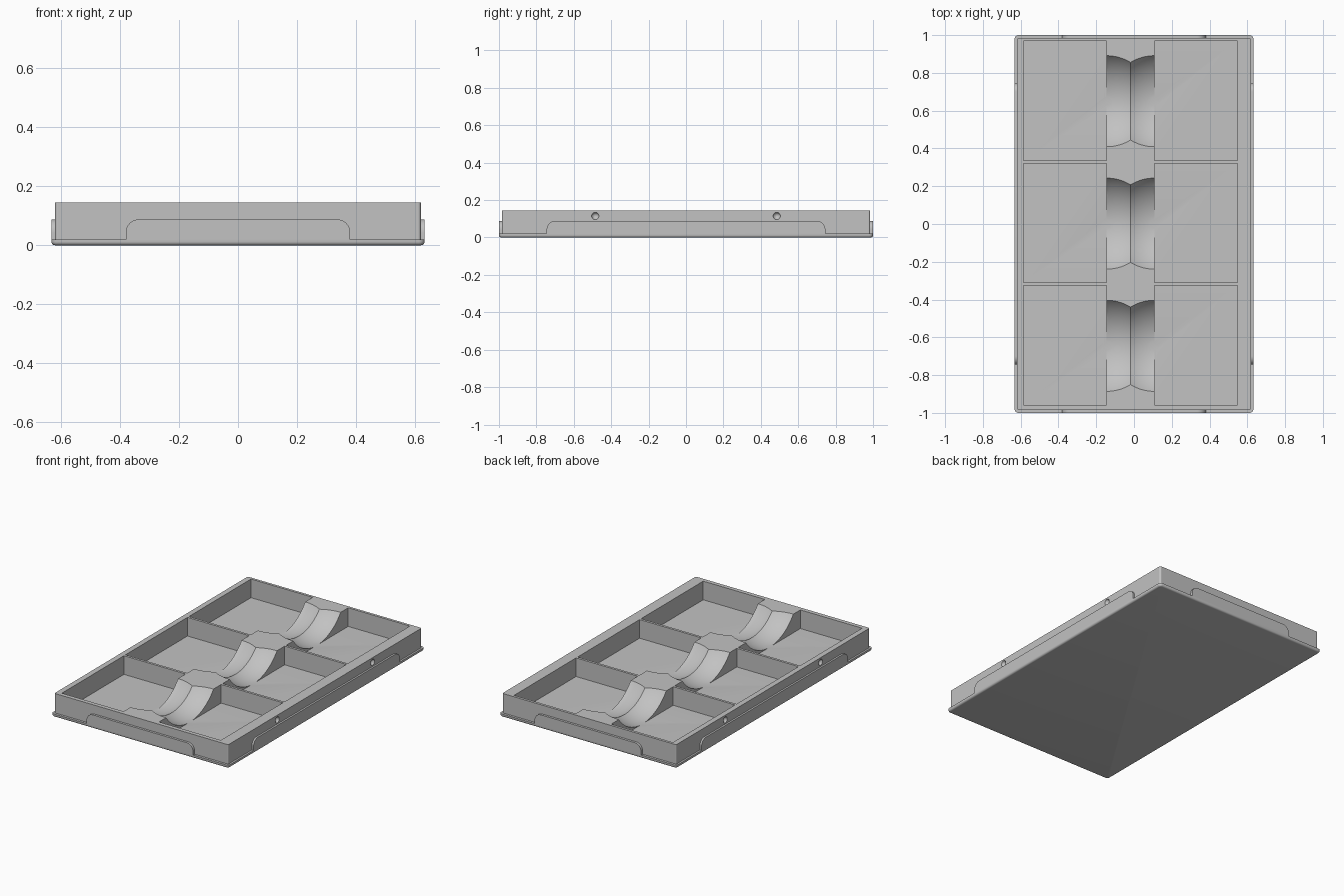
import bpy, bmesh, math
from mathutils import Matrix

if "Cube" in bpy.data.objects:
    bpy.data.objects.remove(bpy.data.objects["Cube"])

grey = bpy.data.materials.new("plain grey")
grey.use_nodes = True
COLOUR = (0.54, 0.54, 0.54, 1)
grey.diffuse_color = COLOUR
grey.node_tree.nodes["Principled BSDF"].inputs["Base Color"].default_value = COLOUR

HX, HY = 0.632, 1.0            # outer half sizes
BX, BY, TOP = 0.62, 0.985, 0.145
FLOOR, LIP, TAB_TOP = 0.025, 0.02, 0.088


def make(name, bm):
    bmesh.ops.recalc_face_normals(bm, faces=bm.faces)
    mesh = bpy.data.meshes.new(name)
    bm.to_mesh(mesh)
    bm.free()
    mesh.materials.append(grey)
    ob = bpy.data.objects.new(name, mesh)
    bpy.context.collection.objects.link(ob)
    return ob


def box_bm(x0, x1, y0, y1, z0, z1):
    bm = bmesh.new()
    bmesh.ops.create_cube(bm, size=1, matrix=Matrix.Translation(
        ((x0 + x1) / 2, (y0 + y1) / 2, (z0 + z1) / 2))
        @ Matrix.Diagonal((x1 - x0, y1 - y0, z1 - z0, 1)))
    return bm


def bevel(bm, test, radius, segments=6):
    edges = [e for e in bm.edges if test(*(v.co for v in e.verts))]
    bmesh.ops.bevel(bm, geom=edges, offset=radius, segments=segments,
                    affect='EDGES', profile=0.5)


def upright(a, b):
    return abs(a.z - b.z) > 0.01


def activate(ob):
    bpy.ops.object.select_all(action='DESELECT')
    ob.select_set(True)
    bpy.context.view_layer.objects.active = ob


def cut(ob, bm):
    cutter = make("cutter", bm)
    cutter.hide_render = True
    mod = ob.modifiers.new("cut", 'BOOLEAN')
    mod.operation, mod.solver, mod.object = 'DIFFERENCE', 'EXACT', cutter
    activate(ob)
    bpy.ops.object.modifier_apply(modifier=mod.name)
    bpy.data.objects.remove(cutter)


def ball(x, y, z, r, segments):
    bm = bmesh.new()
    bmesh.ops.create_uvsphere(bm, u_segments=segments, v_segments=segments // 2,
                              radius=r, matrix=Matrix.Translation((x, y, z)))
    return bm


# Base plate with rounded corners and a rounded bottom edge
bm = box_bm(-HX, HX, -HY, HY, 0, LIP)
bevel(bm, upright, 0.02)
bevel(bm, lambda a, b: a.z < 0.001 and b.z < 0.001, 0.012, 4)
base = make("base_plate", bm)

# Tray body
bm = box_bm(-BX, BX, -BY, BY, LIP / 2, TOP)
bevel(bm, upright, 0.01, 4)
body = make("tray_body", bm)

# Six pockets in two columns
columns = ((-0.585, -0.145), (0.108, 0.548))
rows = ((-0.958, -0.326), (-0.310, 0.321), (0.337, 0.968))
for x0, x1 in columns:
    for y0, y1 in rows:
        cut(body, box_bm(x0, x1, y0, y1, FLOOR, TOP + 0.1))

# Paired round scoops through the middle rib, clipped at the pocket floor
R = 0.30
for y in (-0.645, 0.002, 0.65):
    for x in (columns[0][1], columns[1][0]):
        bm = ball(x, y, TOP + 0.18, R + 0.001, 96)
        geom = bm.verts[:] + bm.edges[:] + bm.faces[:]
        res = bmesh.ops.bisect_plane(bm, geom=geom, plane_co=(0, 0, FLOOR),
                                     plane_no=(0, 0, 1), clear_inner=True)
        rim = [e for e in res["geom_cut"] if isinstance(e, bmesh.types.BMEdge)]
        if rim:
            bmesh.ops.contextual_create(bm, geom=rim)
        cut(body, bm)

# Small round dimples on the long sides
for sx in (-1, 1):
    for y in (-0.485, 0.485):
        cut(body, ball(sx * (BX + 0.004), y, 0.115, 0.02, 32))

# Raised tabs with rounded upper corners on all four sides
tabs = []
for s, side in ((-1, "front"), (1, "back")):
    ends = sorted((s * (BY - 0.01), s * HY))
    bm = box_bm(-0.38, 0.38, *ends, 0.012, TAB_TOP)
    bevel(bm, lambda a, b: min(a.z, b.z) > 0.05 and abs(a.x - b.x) < 0.001, 0.045, 8)
    tabs.append(make(side + "_tab", bm))
for s, side in ((-1, "right"), (1, "left")):
    ends = sorted((s * (BX - 0.01), s * HX))
    bm = box_bm(*ends, -0.745, 0.745, 0.012, TAB_TOP)
    bevel(bm, lambda a, b: min(a.z, b.z) > 0.05 and abs(a.y - b.y) < 0.001, 0.045, 8)
    tabs.append(make(side + "_tab", bm))

for ob in [base, body] + tabs:
    activate(ob)
    bpy.ops.object.shade_smooth_by_angle(
        angle=math.radians(9 if ob is body else 25))
